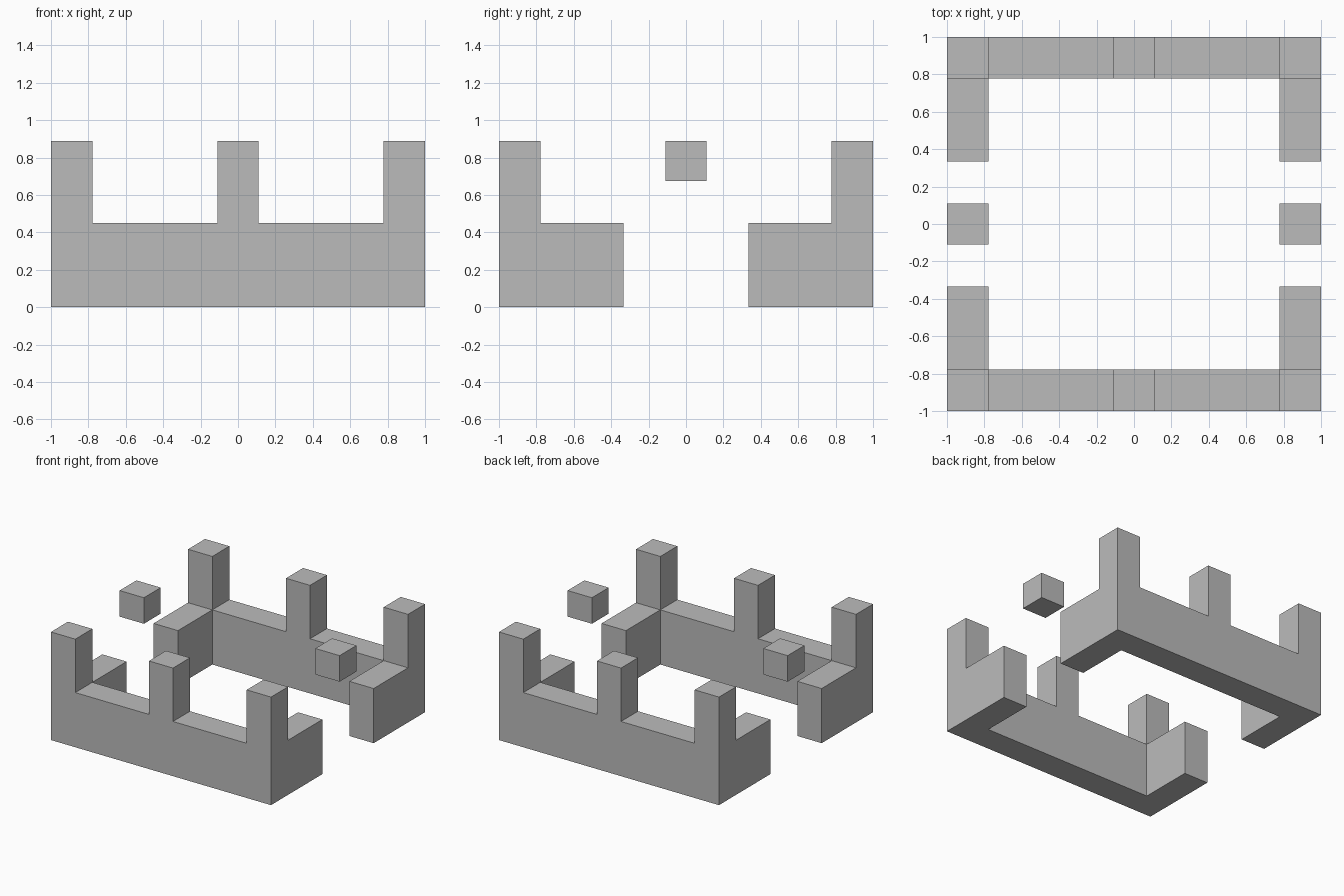
import bpy, bmesh

if "Cube" in bpy.data.objects:
    bpy.data.objects.remove(bpy.data.objects["Cube"])

BASE_TOP, POST_TOP, CUBE_BOTTOM = 0.449, 0.888, 0.674
INNER, HALF, ARM_END = 0.779, 0.109, 0.333

stone = bpy.data.materials.new("stone grey")
stone.diffuse_color = (0.5, 0.5, 0.5, 1)
stone.use_nodes = True
stone.node_tree.nodes["Principled BSDF"].inputs["Base Color"].default_value = stone.diffuse_color


def finish(bm, name):
    bmesh.ops.recalc_face_normals(bm, faces=bm.faces[:])
    mesh = bpy.data.meshes.new(name)
    bm.to_mesh(mesh)
    bm.free()
    mesh.materials.append(stone)
    bpy.context.collection.objects.link(bpy.data.objects.new(name, mesh))


def raise_faces(bm, faces, height):
    """Extrude faces straight up and return the new top faces."""
    new = bmesh.ops.extrude_face_region(bm, geom=faces)["geom"]
    bmesh.ops.translate(bm, vec=(0, 0, height),
                        verts=[g for g in new if isinstance(g, bmesh.types.BMVert)])
    return [g for g in new if isinstance(g, bmesh.types.BMFace)]


def add_wall(name, side):
    """U-shaped wall with three posts, on the front (-1) or back (1)."""
    bm = bmesh.new()
    xs = [-1, -INNER, -HALF, HALF, INNER, 1]
    ys = [side * ARM_END, side * INNER, side]
    cells = [(i, 1) for i in range(5)] + [(0, 0), (4, 0)]
    for i, j in cells:
        corners = [(xs[i], ys[j]), (xs[i + 1], ys[j]),
                   (xs[i + 1], ys[j + 1]), (xs[i], ys[j + 1])]
        f = bm.faces.new([bm.verts.new((x, y, 0)) for x, y in corners])
        f.normal_update()
        if f.normal.z > 0:
            f.normal_flip()
    bmesh.ops.remove_doubles(bm, verts=bm.verts[:], dist=0.001)
    # Low wall; keep the footprint as the underside
    floor = bm.faces[:]
    copies = bmesh.ops.duplicate(bm, geom=floor)["geom"]
    tops = raise_faces(bm, [g for g in copies if isinstance(g, bmesh.types.BMFace)], BASE_TOP)
    bmesh.ops.remove_doubles(bm, verts=bm.verts[:], dist=0.001)
    # Corner posts and middle post
    posts = [f for f in tops
             if abs(f.calc_center_median().y) > INNER
             and (abs(f.calc_center_median().x) > INNER
                  or abs(f.calc_center_median().x) < HALF)]
    raise_faces(bm, posts, POST_TOP - BASE_TOP)
    # Merge coplanar faces
    bmesh.ops.recalc_face_normals(bm, faces=bm.faces[:])
    bmesh.ops.dissolve_limit(bm, angle_limit=0.01, verts=bm.verts[:], edges=bm.edges[:])
    finish(bm, name)


def add_cube(name, side):
    """Floating block above each side opening."""
    bm = bmesh.new()
    bmesh.ops.create_cube(bm, size=1)
    for v in bm.verts:
        v.co = (side * (1 + INNER) / 2 + v.co.x * (1 - INNER),
                v.co.y * 2 * HALF,
                POST_TOP if v.co.z > 0 else CUBE_BOTTOM)
    finish(bm, name)


for label, s in (("front", -1), ("back", 1)):
    add_wall(label + "_wall", s)
for label, s in (("left", -1), ("right", 1)):
    add_cube(label + "_floating_block", s)
